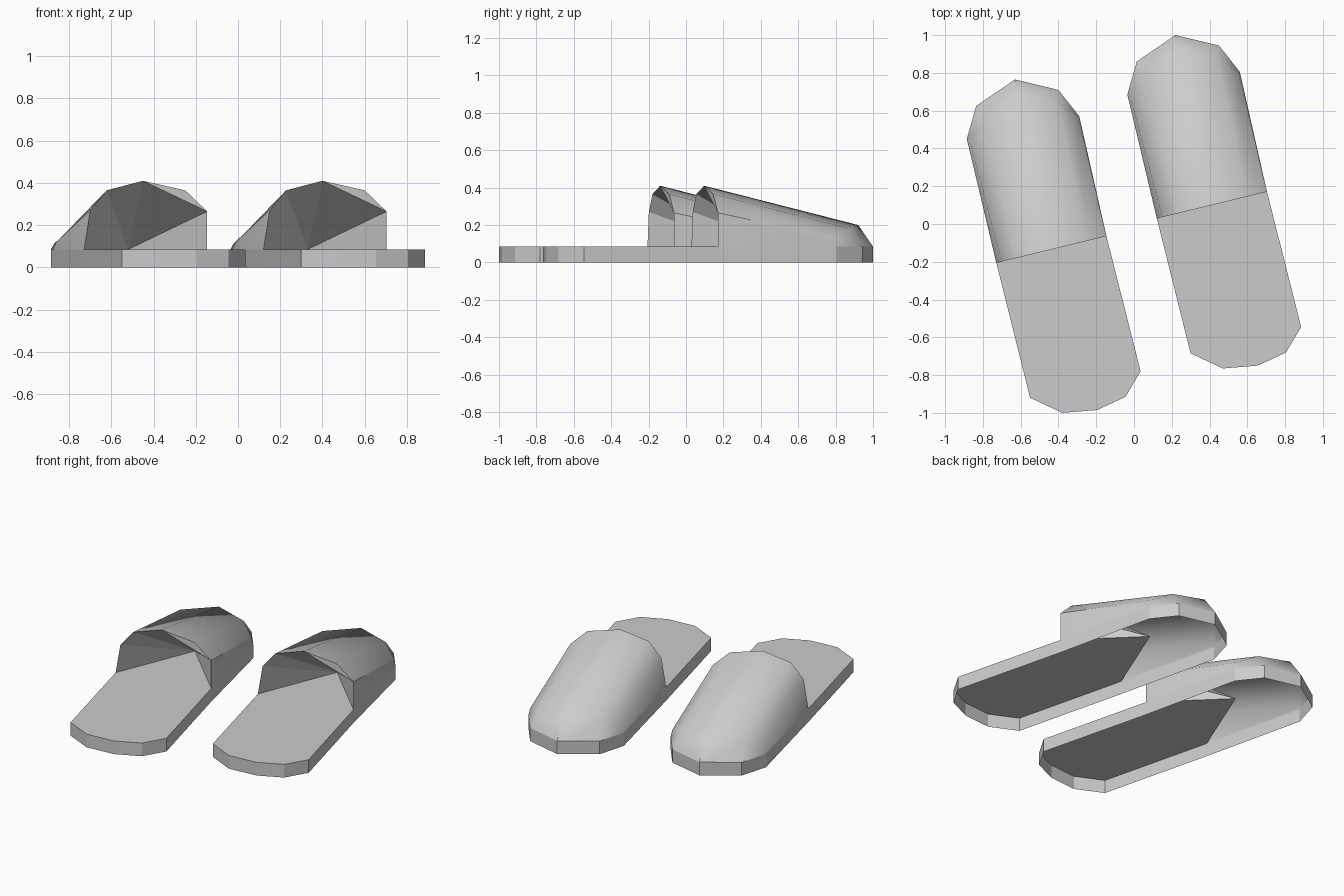
import bpy, bmesh, math
from mathutils import Matrix, Vector

cube = bpy.data.objects.get("Cube")
if cube:
    bpy.data.objects.remove(cube, do_unlink=True)

TOP = 0.085      # sole thickness
HALF = 0.30      # half width at the opening

grey = bpy.data.materials.new("soft grey")
grey.use_nodes = True
grey.diffuse_color = (0.6, 0.6, 0.6, 1)
grey.node_tree.nodes["Principled BSDF"].inputs["Base Color"].default_value = (0.6, 0.6, 0.6, 1)

# Local frame: x across the foot, y towards the toe, origin at the opening
heel = [(-.295, -.736), (-.148, -.854), (.035, -.883), (.197, -.851), (.307, -.738)]
toe = [(-.297, .674), (-.207, .833), (.025, .92), (.236, .812), (.31, .65)]
arch = [(-.27, .27), (-.19, .365), (-.013, .41), (.193, .365), (HALF, .265)]
toe_ridge = [(-.285, .67, .11), (-.19, .76, .18), (.02, .84, .2), (.21, .75, .18), (.3, .65, .13)]

at_top = lambda pts: [(x, y, TOP) for x, y in pts]
left, right = (-HALF, 0, TOP), (HALF, 0, TOP)
inner_tip = (.023, .447, TOP)
rim = [(x, 0, z) for x, z in arch]


def strip(a, b):
    """Quads between two rows of points."""
    return [(a[i], a[i + 1], b[i + 1], b[i]) for i in range(len(a) - 1)]


def sole_faces():
    outline = [left] + at_top(heel) + [right] + at_top(toe)[::-1]
    loop = outline + outline[:1]
    ground = [(x, y, 0) for x, y, z in loop]
    footbed = [left] + at_top(heel) + [right, inner_tip]
    return strip(ground, loop) + [footbed]


def upper_faces():
    toe_edge = at_top(toe)
    back = [left] + rim + [right]
    front = [toe_edge[0]] + toe_ridge + [toe_edge[-1]]
    return strip(back, front) + strip(toe_ridge, toe_edge)


def lining_faces():
    # Fan running back to the inner tip, plus the flat corner of the opening
    edge = [left] + rim[:3] + [rim[4], right]
    fan = [(edge[i + 1], edge[i], inner_tip) for i in range(len(edge) - 1)]
    return fan + [(rim[2], rim[3], rim[4])]


def build(name, faces, place):
    bm = bmesh.new()
    for face in faces:
        bm.faces.new([bm.verts.new(p) for p in face])
    bmesh.ops.remove_doubles(bm, verts=bm.verts, dist=0.0005)
    bmesh.ops.transform(bm, matrix=place, verts=bm.verts)
    mesh = bpy.data.meshes.new(name)
    bm.to_mesh(mesh)
    bm.free()
    mesh.materials.append(grey)
    obj = bpy.data.objects.new(name, mesh)
    bpy.context.collection.objects.link(obj)
    return obj


# Two identical slippers, turned slightly and staggered
turn = Matrix.Rotation(math.radians(13.65), 4, 'Z')
for side, spot in (("right", (-.4375, -.135, 0)), ("left", (.4125, .1, 0))):
    place = Matrix.Translation(Vector(spot)) @ turn
    build(side + "_sole", sole_faces(), place)
    build(side + "_lining", lining_faces(), place)
    upper = build(side + "_upper", upper_faces(), place)
    bpy.ops.object.select_all(action='DESELECT')
    upper.select_set(True)
    bpy.context.view_layer.objects.active = upper
    bpy.ops.object.shade_smooth_by_angle(angle=math.radians(40))
